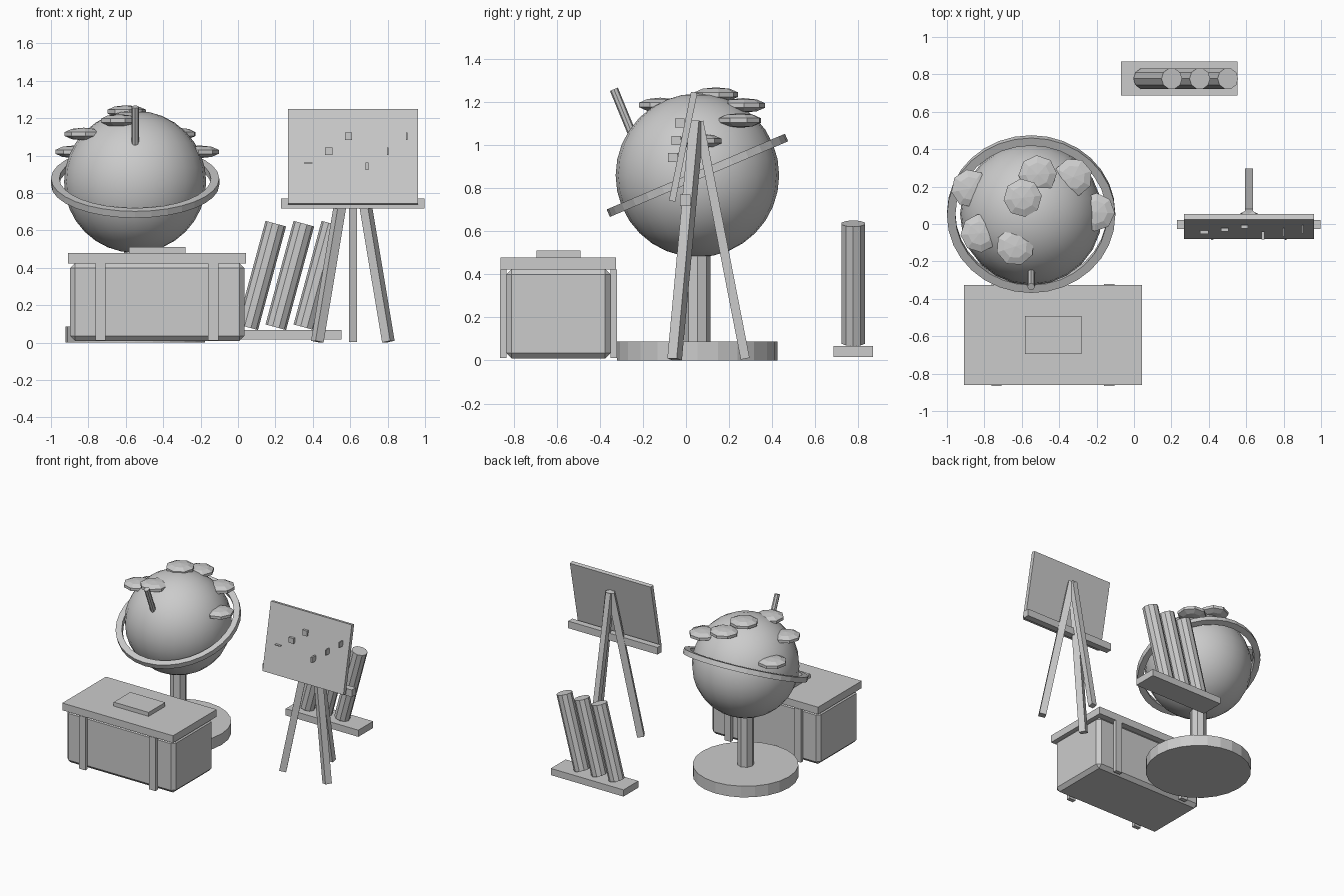
import bpy, bmesh, math, random
from mathutils import Vector, Matrix

if "Cube" in bpy.data.objects:
    bpy.data.objects.remove(bpy.data.objects["Cube"])

random.seed(4)
GREY = bpy.data.materials.new("plain grey")
GREY.diffuse_color = (0.6, 0.6, 0.6, 1)
GREY.use_nodes = True
GREY.node_tree.nodes["Principled BSDF"].inputs["Base Color"].default_value = GREY.diffuse_color


def finish(name, bm, matrix=Matrix(), smooth=False):
    bmesh.ops.recalc_face_normals(bm, faces=bm.faces)
    mesh = bpy.data.meshes.new(name)
    bm.to_mesh(mesh)
    bm.free()
    mesh.materials.append(GREY)
    ob = bpy.data.objects.new(name, mesh)
    ob.matrix_world = matrix
    bpy.context.collection.objects.link(ob)
    if smooth:
        for p in mesh.polygons:
            p.use_smooth = True
    return ob


def box(name, center, size, rot=Matrix(), bevel=0):
    bm = bmesh.new()
    bmesh.ops.create_cube(bm, size=1)
    bmesh.ops.scale(bm, vec=size, verts=bm.verts)
    if bevel:
        bmesh.ops.bevel(bm, geom=bm.edges[:], offset=bevel, segments=1, affect='EDGES')
    return finish(name, bm, Matrix.Translation(center) @ rot)


def along(a, b):
    """Matrix placing a z-aligned part between points a and b."""
    a, b = Vector(a), Vector(b)
    d = b - a
    return Matrix.Translation((a + b) / 2) @ d.to_track_quat('Z', 'Y').to_matrix().to_4x4(), d.length


def rod(name, a, b, radius, sides):
    m, length = along(a, b)
    bm = bmesh.new()
    bmesh.ops.create_cone(bm, cap_ends=True, segments=sides, radius1=radius,
                          radius2=radius, depth=length)
    return finish(name, bm, m)


def beam(name, a, b, w, d):
    m, length = along(a, b)
    return box(name, m.translation, (w, d, length), m.to_3x3().to_4x4())


# Globe: foot, post, ball
GX, GY, GZ = -0.55, 0.053, 0.86
rod("globe_foot", (GX, GY, 0), (GX, GY, 0.087), 0.373, 24)
rod("globe_post", (GX, GY, 0.08), (GX, GY, 0.52), 0.06, 8)
bm = bmesh.new()
bmesh.ops.create_uvsphere(bm, u_segments=24, v_segments=16, radius=0.38)
finish("globe_ball", bm, Matrix.Translation((GX, GY, GZ)), smooth=True)

# Tilted flat ring around the ball
bm = bmesh.new()
N = 32
section = [(0.405, -0.019), (0.45, -0.019), (0.45, 0.019), (0.405, 0.019)]
loops = [[bm.verts.new((r * math.cos(t), r * math.sin(t), z)) for r, z in section]
         for t in (2 * math.pi * i / N for i in range(N))]
for i in range(N):
    a, b = loops[i], loops[(i + 1) % N]
    for k in range(4):
        bm.faces.new((a[k], b[k], b[(k + 1) % 4], a[(k + 1) % 4]))
finish("globe_ring", bm, Matrix.Translation((GX, GY, GZ)) @ Matrix.Rotation(math.radians(23), 4, 'X'))

# Tilted pin
rod("globe_pin", (GX, -0.335, 1.26), (GX, -0.22, 0.98), 0.02, 8)

# Flattened land lumps on the upper half
lands = [(-0.875, 0.19, 1.02), (-0.825, -0.05, 1.115), (-0.635, -0.12, 1.187),
         (-0.595, 0.14, 1.235), (-0.515, 0.265, 1.185), (-0.325, 0.25, 1.115),
         (-0.205, 0.063, 1.02)]
for i, p in enumerate(lands):
    bm = bmesh.new()
    bmesh.ops.create_uvsphere(bm, u_segments=8, v_segments=5, radius=1)
    bmesh.ops.scale(bm, vec=(0.108, 0.108, 0.034), verts=bm.verts)
    finish(f"land_{i + 1}", bm, Matrix.Translation(p) @ Matrix.Rotation(random.uniform(0, 0.8), 4, 'Z'))

# Chest with lid, straps and a flat book
CX, CY = -0.432, -0.593
box("chest_body", (CX, CY, 0.217), (0.932, 0.487, 0.415), bevel=0.026)
box("chest_lid", (CX, CY, 0.451), (0.952, 0.536, 0.056))
for i, x in enumerate((-0.735, -0.132)):
    for side, s in (("front", -1), ("back", 1)):
        box(f"chest_strap_{side}_{i + 1}", (x, CY + s * 0.257, 0.217), (0.055, 0.03, 0.413))
box("book", (CX, -0.593, 0.494), (0.3, 0.204, 0.032))

# Rack with three leaning rolls
box("rack_board", (0.242, 0.777, 0.042), (0.625, 0.182, 0.052))
for i in range(3):
    x = 0.052 + 0.15 * i
    rod(f"roll_{i + 1}", (x, 0.777, 0.082), (x + 0.15, 0.777, 0.636), 0.057, 10)

# Easel board, leaning back
TILT = math.radians(11.5)
EX = 0.614
normal = Vector((0, -math.cos(TILT), math.sin(TILT)))
front_mid = Vector((EX, -0.028, 0.996))
box("easel_board", front_mid - normal * 0.015, (0.696, 0.03, 0.515), Matrix.Rotation(-TILT, 4, 'X'))
box("easel_ledge", (EX, -0.003, 0.744), (0.768, 0.05, 0.055))

# Easel legs
for side, s in (("left", -1), ("right", 1)):
    beam(f"easel_leg_{side}", (EX + s * 0.19, -0.053, 0.005), (EX + s * 0.005, 0.05, 1.11), 0.05, 0.05)
beam("easel_leg_back", (EX, 0.275, 0.008), (EX, 0.06, 1.11), 0.042, 0.042)

# Small tabs on the board
tabs = [(0.375, 0.96, 0.045, 0.006), (0.485, 1.023, 0.042, 0.042), (0.59, 1.103, 0.037, 0.042),
        (0.69, 0.943, 0.014, 0.042), (0.80, 1.023, 0.008, 0.042), (0.903, 1.103, 0.008, 0.042)]
for i, (x, z, w, h) in enumerate(tabs):
    y = front_mid.y + (z - front_mid.z) * math.tan(TILT)
    depth = 0.045 if w < 0.03 else 0.018
    box(f"board_tab_{i + 1}", (x, y - depth / 2, z), (w, depth, h))
